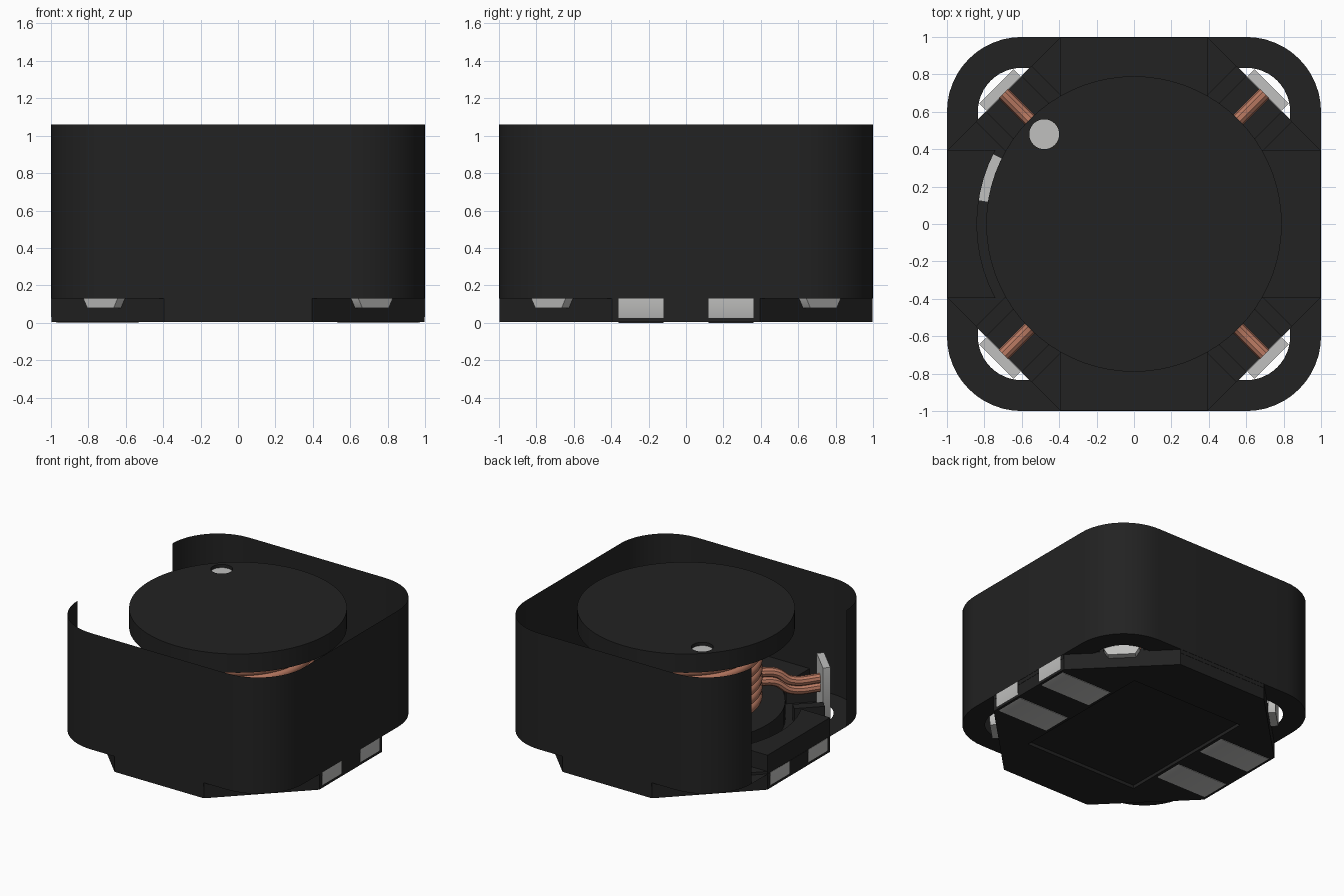
import bpy, bmesh
from math import sin, cos, pi, radians
from mathutils import Matrix, Vector

if "Cube" in bpy.data.objects:
    bpy.data.objects.remove(bpy.data.objects["Cube"])


def material(name, rgb):
    m = bpy.data.materials.new(name)
    m.use_nodes = True
    m.diffuse_color = (*rgb, 1)
    m.node_tree.nodes["Principled BSDF"].inputs["Base Color"].default_value = (*rgb, 1)
    return m


BLACK = material("ferrite black", (0.016, 0.016, 0.016))
GREY = material("tin grey", (0.53, 0.53, 0.52))
COPPER = material("copper", (0.48, 0.19, 0.12))


def finish(name, bm, mat, smooth=True):
    bmesh.ops.recalc_face_normals(bm, faces=bm.faces)
    me = bpy.data.meshes.new(name)
    bm.to_mesh(me)
    bm.free()
    ob = bpy.data.objects.new(name, me)
    bpy.context.collection.objects.link(ob)
    me.materials.append(mat)
    if smooth:
        shade(ob)
    return ob


def shade(ob):
    bpy.ops.object.select_all(action='DESELECT')
    bpy.context.view_layer.objects.active = ob
    ob.select_set(True)
    bpy.ops.object.shade_smooth_by_angle(angle=radians(35))


def prism(name, pts, z0, z1, mat, matrix=Matrix()):
    """Extrude a flat outline from z0 to z1, then place it."""
    bm = bmesh.new()
    f = bm.faces.new([bm.verts.new((x, y, z0)) for x, y in pts])
    ext = bmesh.ops.extrude_face_region(bm, geom=[f])["geom"]
    bmesh.ops.translate(bm, vec=(0, 0, z1 - z0),
                        verts=[v for v in ext if isinstance(v, bmesh.types.BMVert)])
    bm.transform(matrix)
    return finish(name, bm, mat)


def rect(x0, x1, y0, y1):
    return [(x0, y0), (x1, y0), (x1, y1), (x0, y1)]


def circle(r, n=64, cx=0, cy=0):
    return [(cx + r * cos(2 * pi * i / n), cy + r * sin(2 * pi * i / n)) for i in range(n)]


def rounded_square(half, r, n=12):
    c = half - r
    pts = []
    for q, (sx, sy) in enumerate([(1, 1), (-1, 1), (-1, -1), (1, -1)]):
        for i in range(n + 1):
            a = (q + i / n) * pi / 2
            pts.append((sx * c + r * cos(a), sy * c + r * sin(a)))
    return pts


def lathe(name, profile, mat, n=72):
    bm = bmesh.new()
    vs = [bm.verts.new((r, 0, z)) for r, z in profile]
    es = [bm.edges.new(p) for p in zip(vs, vs[1:])]
    bmesh.ops.spin(bm, geom=vs + es, axis=(0, 0, 1), cent=(0, 0, 0), angle=2 * pi, steps=n)
    bmesh.ops.remove_doubles(bm, verts=bm.verts, dist=1e-4)
    return finish(name, bm, mat)


def cut(ob, cutter):
    mod = ob.modifiers.new("cut", 'BOOLEAN')
    mod.operation = 'DIFFERENCE'
    mod.solver = 'EXACT'
    mod.object = cutter
    bpy.context.view_layer.objects.active = ob
    bpy.ops.object.modifier_apply(modifier=mod.name)
    bpy.data.objects.remove(cutter)
    shade(ob)


# Shield: thin outer wall, open on the -x side and on top, with a floor rim
FLOOR, TOP = 0.13, 1.06
outer = rounded_square(1, 0.4)
inner = rounded_square(0.835, 0.235)
bm = bmesh.new()
low = [bm.verts.new((x, y, FLOOR)) for x, y in outer]
high = [bm.verts.new((x, y, TOP)) for x, y in outer]
rim = [bm.verts.new((x, y, FLOOR)) for x, y in inner]
for i in range(len(outer)):
    j = (i + 1) % len(outer)
    if not (low[i].co.x < -0.9999 and low[j].co.x < -0.9999):
        bm.faces.new((low[i], low[j], high[j], high[i]))
    bm.faces.new((low[j], low[i], rim[i], rim[j]))
finish("shield", bm, BLACK)

# Base plate: octagon with a shallow recess underneath
E, A = 0.996, 0.395
octagon = [(A, E), (-A, E), (-E, A), (-E, -A), (-A, -E), (A, -E), (E, -A), (E, A)]
base = prism("base_plate", octagon, 0.004, 0.15, BLACK)
cut(base, prism("recess_cutter", rect(-0.5, 0.5, -0.6, 0.6), -0.1, 0.03, BLACK))

# Base arms: four raised blocks, the -x one hollowed around the core
for q, side in enumerate(["right", "back", "left", "front"]):
    arm = prism("base_arm_" + side, rect(0.66, 0.998, -A, A), 0.1, 0.28, BLACK,
                Matrix.Rotation(q * pi / 2, 4, 'Z'))
    if side == "left":
        cut(arm, prism("arm_cutter", circle(0.84), 0.15, 0.5, BLACK))

# Drum core with a marking dimple
lathe_profile = [(0, 0.14), (0.72, 0.14), (0.72, 0.3), (0.46, 0.3),
                 (0.46, 0.89), (0.79, 0.89), (0.79, 1.04), (0, 1.04)]
drum = lathe("drum_core", lathe_profile, BLACK)
cut(drum, prism("dimple_cutter", circle(0.08, 32, -0.48, 0.48), 1.01, 1.2, BLACK))
prism("marking_dot", circle(0.08, 32, -0.48, 0.48), 1.005, 1.014, GREY)

# Winding: stacked turns of round wire
turns, z0, pitch = 8, 0.31, 0.072
profile = [(0.455, z0)]
for t in range(turns):
    for k in range(7):
        a = -pi / 2 + pi * k / 6
        profile.append((0.52 + 0.036 * cos(a), z0 + pitch * (t + 0.5) + 0.036 * sin(a)))
profile.append((0.455, z0 + pitch * turns))
lathe("winding", profile, COPPER)


def lead(name, angle, drop):
    """Round wire leaving the winding, stepping down to a corner clip."""
    cu = bpy.data.curves.new(name, 'CURVE')
    cu.dimensions = '3D'
    cu.bevel_depth = 0.037
    cu.bevel_resolution = 3
    cu.resolution_u = 6
    cu.use_fill_caps = True
    sp = cu.splines.new('BEZIER')
    path = [(0.5, 0.48), (0.66, 0.47), (0.77, 0.4), (1.0, 0.4)]
    sp.bezier_points.add(len(path) - 1)
    for p, (r, z) in zip(sp.bezier_points, path):
        p.co = (r * cos(angle), r * sin(angle), z - drop)
        p.handle_left_type = p.handle_right_type = 'AUTO'
    ob = bpy.data.objects.new(name, cu)
    bpy.context.collection.objects.link(ob)
    cu.materials.append(COPPER)
    bpy.ops.object.select_all(action='DESELECT')
    bpy.context.view_layer.objects.active = ob
    ob.select_set(True)
    bpy.ops.object.convert(target='MESH')
    shade(ob)


# Corners: upright clip, paired leads and guide rails
clip = [(-0.1, 0.08), (0.1, 0.08), (0.13, 0.13), (0.13, 0.54), (-0.13, 0.54), (-0.13, 0.13)]
upright = Matrix(((0, 0, 1, 0), (1, 0, 0, 0), (0, 1, 0, 0), (0, 0, 0, 1)))
for q, corner in enumerate(["back_right", "back_left", "front_left", "front_right"]):
    angle = pi / 4 + q * pi / 2
    turn = Matrix.Rotation(angle, 4, 'Z')
    prism("clip_" + corner, clip, 0.985, 1.04, GREY, turn @ upright)
    lead("lead_upper_" + corner, angle, 0)
    lead("lead_lower_" + corner, angle, 0.07)
    for s, tag in ((1, "a"), (-1, "b")):
        ys = sorted((s * 0.134, s * 0.21))
        prism(f"rail_{corner}_{tag}", rect(0.76, 0.985, *ys), 0.14, 0.27, BLACK, turn)


# Solder pads: bent strips wrapping under the base
def pad(name, sx, y0, y1):
    path = [(1, 0.13), (1, 0.035), (0.99, 0.01), (0.965, 0), (0.535, 0),
            (0.51, 0.01), (0.5, 0.035), (0.5, 0.09)]
    back = [(0.75 + (x - 0.75) * 0.88, z + 0.03 * (z < 0.03)) for x, z in reversed(path)]
    place = Matrix(((sx, 0, 0, 0), (0, 0, 1, 0), (0, 1, 0, 0), (0, 0, 0, 1)))
    prism(name, path + back, y0, y1, GREY, place)


for sx, side in ((1, "right"), (-1, "left")):
    pad(f"pad_{side}_back", sx, 0.12, 0.36)
    pad(f"pad_{side}_front", sx, -0.36, -0.12)

# Curved inner tab of one pad, showing beside the core
arc = [radians(171.5 - 18 * i / 8) for i in range(9)]
tab = [(0.84 * cos(a), 0.84 * sin(a)) for a in arc]
tab += [(0.73 * cos(a), 0.73 * sin(a)) for a in reversed(arc)]
prism("inner_tab", tab, 0.15, 0.2, GREY)
